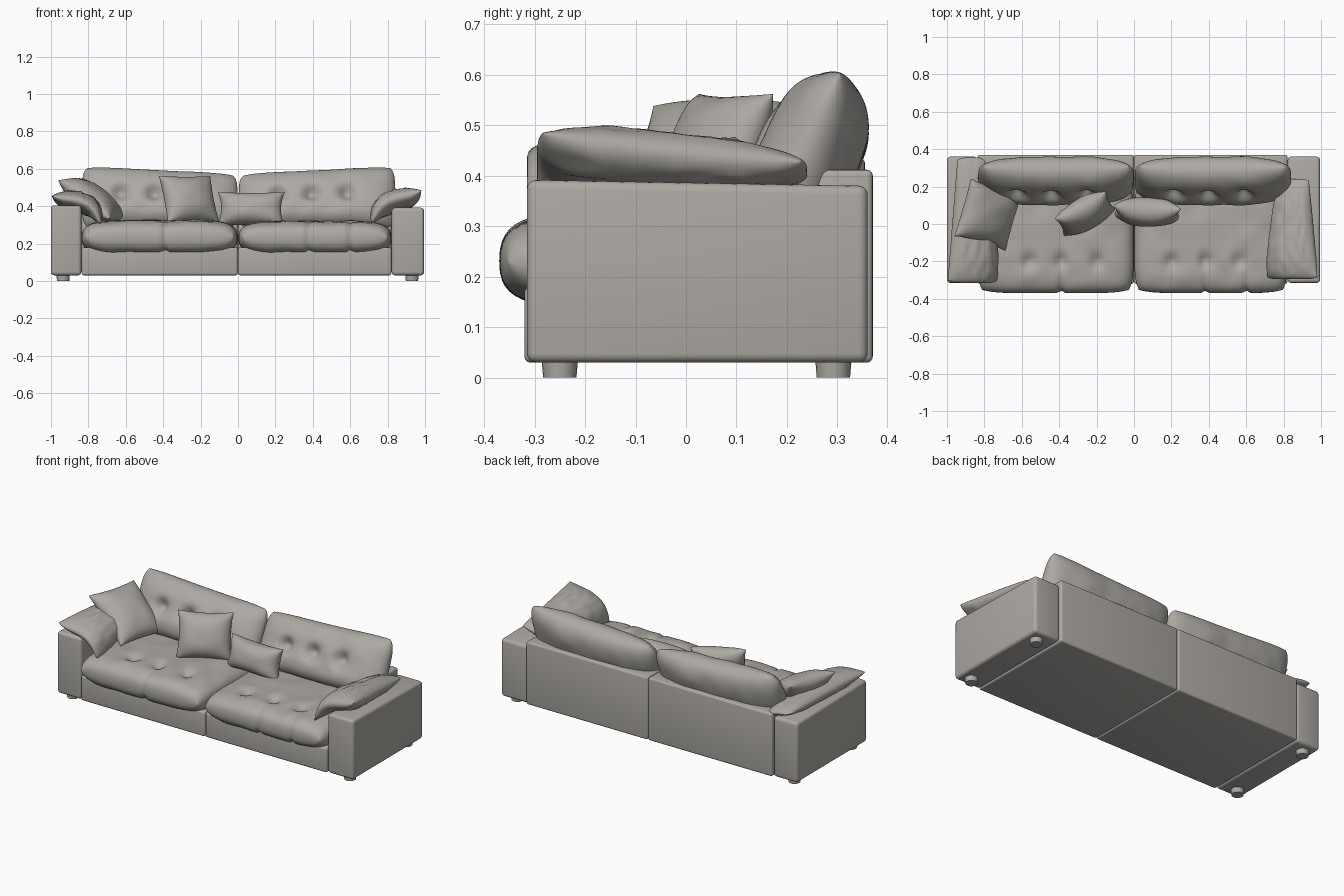
import bpy, bmesh, math
from mathutils import Vector, Matrix, Euler, noise

if "Cube" in bpy.data.objects:
    bpy.data.objects.remove(bpy.data.objects["Cube"])

fabric = bpy.data.materials.new("warm grey fabric")
fabric.diffuse_color = (0.42, 0.40, 0.37, 1)
fabric.use_nodes = True
fabric.node_tree.nodes["Principled BSDF"].inputs["Base Color"].default_value = fabric.diffuse_color


def finish(name, bm, angle=40):
    bmesh.ops.recalc_face_normals(bm, faces=bm.faces)
    me = bpy.data.meshes.new(name)
    bm.to_mesh(me)
    bm.free()
    ob = bpy.data.objects.new(name, me)
    bpy.context.collection.objects.link(ob)
    me.materials.append(fabric)
    bpy.ops.object.select_all(action='DESELECT')
    ob.select_set(True)
    bpy.context.view_layer.objects.active = ob
    bpy.ops.object.shade_smooth_by_angle(angle=math.radians(angle))
    return ob


def extruded(name, profile, x0, x1, bevel):
    """Side profile (y, z) extruded along x with rounded edges."""
    bm = bmesh.new()
    face = bm.faces.new([bm.verts.new((x0, y, z)) for y, z in profile])
    ext = bmesh.ops.extrude_face_region(bm, geom=[face])
    bmesh.ops.translate(bm, vec=(x1 - x0, 0, 0),
                        verts=[g for g in ext['geom'] if isinstance(g, bmesh.types.BMVert)])
    bmesh.ops.recalc_face_normals(bm, faces=bm.faces)
    bmesh.ops.bevel(bm, geom=bm.edges[:], offset=bevel, segments=4, profile=0.5, affect='EDGES')
    return finish(name, bm)


def cushion(name, size, place, p=2, a=0.5, pinch=0.08, tufts=(), seams=(), wrinkle=0.008, n=44, m=34):
    """Two-sided stuffed sheet; place(local, u, v) puts it in the scene."""
    W, D, T = size
    bm = bmesh.new()
    sheets = []
    for side in (1, -1):
        sheet = {}
        for i in range(n + 1):
            for j in range(m + 1):
                rim = i in (0, n) or j in (0, m)
                if side < 0 and rim:
                    sheet[i, j] = sheets[0][i, j]
                    continue
                u = math.sin(math.pi / 2 * (2 * i / n - 1))
                v = math.sin(math.pi / 2 * (2 * j / m - 1))
                h = 0 if rim else (max(0, 1 - abs(u) ** p) * max(0, 1 - abs(v) ** p)) ** a
                if pinch > 0:      # pointed corners
                    x, y = u * (1 - pinch * (1 - v * v)), v * (1 - pinch * (1 - u * u))
                else:              # rounded corners
                    x, y = u * (1 + pinch * v ** 6), v * (1 + pinch * u ** 6)
                x, y, z = x * W / 2, y * D / 2, h * T / 2
                for tx, ty, depth, r in tufts:
                    if side > 0:
                        z -= depth * math.exp(-((x - tx) ** 2 + (y - ty) ** 2) / (r * r)) * h
                for sx in seams:   # stitched grooves running over the front edge
                    g = math.exp(-((x - sx) / 0.014) ** 2) * max(0, -v)
                    z -= 0.012 * g * h
                    y += 0.014 * g
                z += wrinkle * h * noise.noise(Vector((x * 9 + W * 7, y * 9 + D * 5, side * 3)))
                sheet[i, j] = bm.verts.new(place(Vector((x, y, side * z)), u, v))
        sheets.append(sheet)
    for s in sheets:
        for i in range(n):
            for j in range(m):
                bm.faces.new((s[i, j], s[i + 1, j], s[i + 1, j + 1], s[i, j + 1]))
    return finish(name, bm, 70)


def at(loc, rx=0, ry=0, rz=0):
    """Placement by position and rotation in degrees."""
    rot = Euler([math.radians(d) for d in (rx, ry, rz)], 'XYZ').to_matrix().to_4x4()
    M = Matrix.Translation(loc) @ rot
    return lambda q, u, v: M @ q


# Box arms
arm_l = [(-0.315, 0.03), (0.36, 0.03), (0.36, 0.395), (-0.315, 0.405)]
arm_r = [(-0.315, 0.03), (0.36, 0.03), (0.36, 0.38), (-0.315, 0.392)]
extruded("left_arm", arm_l, -1.0, -0.838, 0.018)
extruded("right_arm", arm_r, 0.822, 0.995, 0.018)

# Two base modules, each an L of seat base and back panel
frame = [(-0.32, 0.03), (0.37, 0.03), (0.37, 0.412), (0.24, 0.412), (0.24, 0.18), (-0.32, 0.18)]
extruded("left_frame", frame, -0.836, -0.001, 0.012)
extruded("right_frame", frame, 0.001, 0.82, 0.012)

# Feet
for fx in (-0.935, 0.93):
    for fy in (-0.25, 0.292):
        bm = bmesh.new()
        bmesh.ops.create_cone(bm, cap_ends=True, segments=20, radius1=0.033, radius2=0.036, depth=0.036,
                              matrix=Matrix.Translation((fx, fy, 0.018)))
        finish("foot", bm)

# Seat cushions with buttons and stitched seams
cushion("left_seat", (0.835, 0.60, 0.185), at((-0.4195, -0.07, 0.232)), p=6, a=0.4, pinch=-0.06,
        tufts=[(x, -0.13, 0.03, 0.035) for x in (-0.14, 0.03, 0.22)], seams=(0.03,), n=72)
cushion("right_seat", (0.818, 0.60, 0.18), at((0.411, -0.07, 0.230)), p=6, a=0.4, pinch=-0.06,
        tufts=[(x, -0.13, 0.03, 0.035) for x in (-0.21, -0.03, 0.15)], seams=(-0.03, 0.19), n=72)

# Leaning back cushions, taller at the outer ends
for name, side, cx, w in (("left_back_cushion", -1, -0.418, 0.83), ("right_back_cushion", 1, 0.422, 0.835)):
    lean = at((cx, 0.24, 0.437), rx=66)

    def place(q, u, v, side=side, lean=lean):
        q = q.copy()
        q.z *= 1.05 - 0.18 * v
        r = lean(q, u, v)
        r.z += (0.02 * u * side - 0.008 * (1 - u * u)) * (v + 1) / 2
        return r
    cushion(name, (w, 0.34, 0.20), place, p=3.5, a=0.5, pinch=-0.06,
            tufts=[(x, 0.0, 0.05, 0.04) for x in (-0.21, -0.03, 0.16)], n=72)


# Soft pads draped over the arms
def drape(pts, y0, y1, taper, drop):
    P = [Vector((x, 0, z)) for x, z in pts]
    s = 1 if pts[0][0] > 0 else -1

    def place(q, u, v):
        k = (v + 1) / 2
        t = 0.55 + 0.5 * u * (1 - taper * k) - 0.05 * (1 - k)
        b = 1 - t
        c = P[0] * b ** 3 + P[1] * 3 * b * b * t + P[2] * 3 * b * t * t + P[3] * t ** 3
        d = (P[1] - P[0]) * b * b + (P[2] - P[1]) * 2 * b * t + (P[3] - P[2]) * t * t
        d.normalize()
        nrm = Vector((-d.z * s, 0, d.x * s))
        r = c + nrm * q.z * (1.1 - 0.35 * k)
        r.y = y0 + (y1 - y0) * (0.5 + q.y)
        r.z -= drop * k
        return r
    return place


cushion("left_arm_pad", (1, 1, 0.11),
        drape([(-0.735, 0.30), (-0.78, 0.46), (-0.88, 0.415), (-0.995, 0.455)], -0.315, 0.355, 0.4, 0.01),
        p=3, pinch=-0.04)
cushion("right_arm_pad", (1, 1, 0.12),
        drape([(0.715, 0.31), (0.78, 0.48), (0.88, 0.42), (0.98, 0.485)], -0.295, 0.24, 0.4, 0.035),
        p=3, pinch=-0.04)

# Loose pillows
cushion("side_pillow", (0.35, 0.32, 0.15), at((-0.78, 0.05, 0.435), ry=36, rz=-16), p=2.4)
cushion("square_pillow", (0.31, 0.27, 0.15), at((-0.262, 0.055, 0.437), rx=68, rz=28), p=2.4)
cushion("small_pillow", (0.36, 0.19, 0.15), at((0.07, 0.065, 0.385), rx=76, rz=-3), p=2.6, pinch=0.11)
